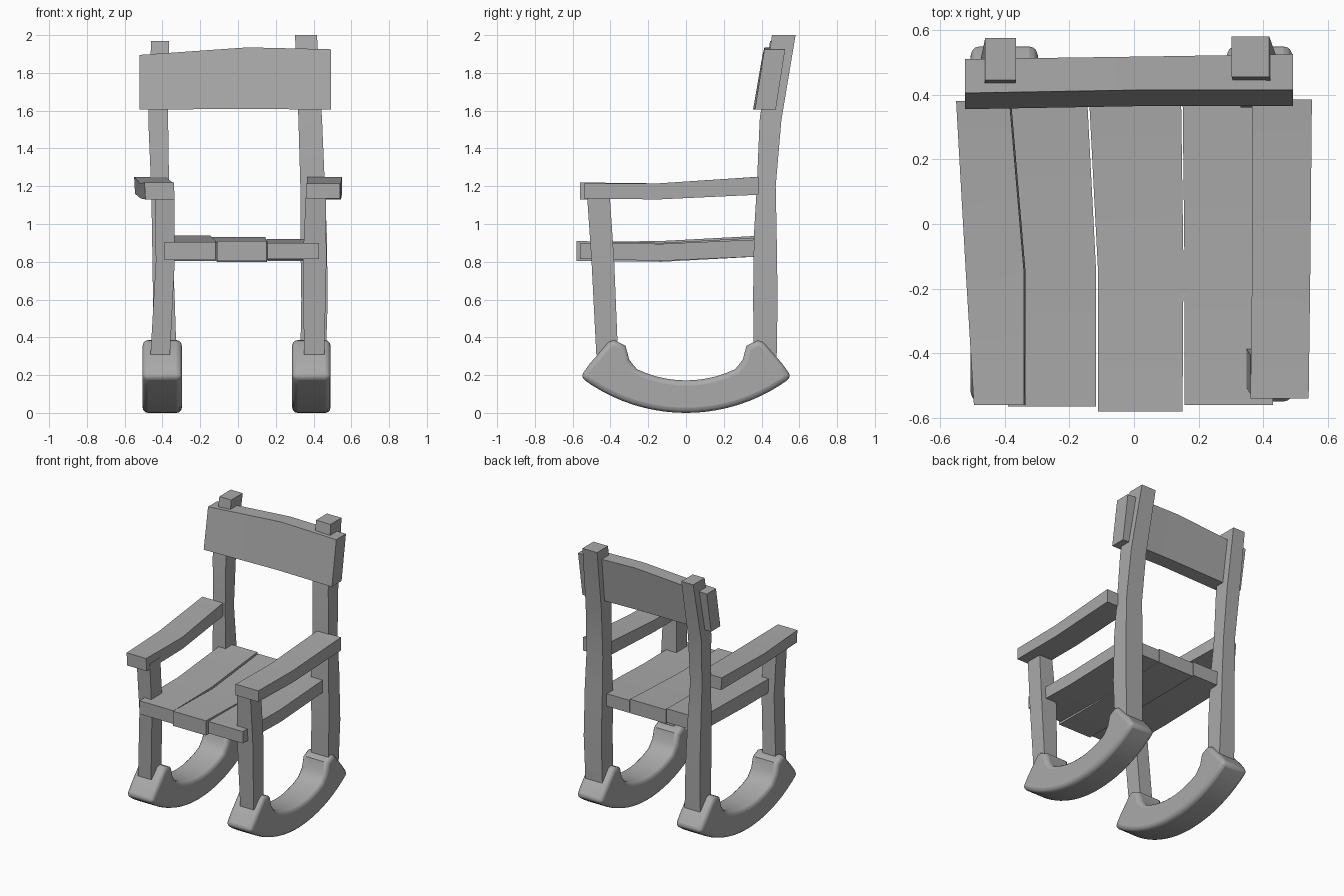
import bpy, bmesh, math

if "Cube" in bpy.data.objects:
    bpy.data.objects.remove(bpy.data.objects["Cube"], do_unlink=True)

wood = bpy.data.materials.new("grey_wood")
wood.use_nodes = True
wood.diffuse_color = (0.4, 0.4, 0.4, 1)
wood.node_tree.nodes["Principled BSDF"].inputs["Base Color"].default_value = (0.4, 0.4, 0.4, 1)


def finish(name, bm):
    bmesh.ops.recalc_face_normals(bm, faces=bm.faces)
    mesh = bpy.data.meshes.new(name)
    bm.to_mesh(mesh)
    bm.free()
    mesh.materials.append(wood)
    obj = bpy.data.objects.new(name, mesh)
    bpy.context.collection.objects.link(obj)
    bpy.ops.object.select_all(action='DESELECT')
    obj.select_set(True)
    bpy.context.view_layer.objects.active = obj
    return obj


def beam(name, axis, sections, shear=0.0):
    """Hand-cut timber: rectangles (position, a0, a1, b0, b1) joined along an axis.
    Shear shifts the far b side along the first cross direction."""
    bm = bmesh.new()
    rings = []
    for p, a0, a1, b0, b1 in sections:
        ring = []
        for a, b in ((a0, b0), (a1, b0), (a1 + shear, b1), (a0 + shear, b1)):
            co = {'X': (p, a, b), 'Y': (a, p, b), 'Z': (a, b, p)}[axis]
            ring.append(bm.verts.new(co))
        rings.append(ring)
    for lo, hi in zip(rings, rings[1:]):
        for i in range(4):
            j = (i + 1) % 4
            bm.faces.new((lo[i], lo[j], hi[j], hi[i]))
    bm.faces.new(rings[0])
    bm.faces.new(rings[-1])
    obj = finish(name, bm)
    bpy.ops.object.shade_smooth_by_angle(angle=math.radians(25))
    return obj


def arc(radius, base, reach, steps):
    """Points of a shallow upward-curving arc from -reach to +reach."""
    ys = [reach * (2 * i / steps - 1) for i in range(steps + 1)]
    return [(y, base + radius - math.sqrt(radius ** 2 - y * y)) for y in ys]


def rocker(name, x0, x1):
    # Curved runner with a raised, notched block at each end
    top = [(0.51, 0.26), (0.41, 0.375), (0.38, 0.385), (0.32, 0.355), (0.30, 0.28)]
    profile = arc(0.92, 0, 0.56, 20) + top
    profile += reversed(arc(0.6, 0.172, 0.26, 10))
    profile += [(-y, z) for y, z in reversed(top)]
    bm = bmesh.new()
    face = bm.faces.new([bm.verts.new((x0, y, z)) for y, z in profile])
    new = bmesh.ops.extrude_face_region(bm, geom=[face])
    bmesh.ops.translate(bm, vec=(x1 - x0, 0, 0),
                        verts=[g for g in new["geom"] if isinstance(g, bmesh.types.BMVert)])
    obj = finish(name, bm)
    bev = obj.modifiers.new("rounded_edges", 'BEVEL')
    bev.width = 0.028
    bev.segments = 3
    bev.limit_method = 'ANGLE'
    bev.angle_limit = math.radians(60)
    bpy.ops.object.shade_smooth_by_angle(angle=math.radians(45))


# Runners
rocker("right_rocker", -0.505, -0.297)
rocker("left_rocker", 0.287, 0.49)

# Rear posts
beam("right_rear_post", 'Z', [
    (0.29, -0.45, -0.325, 0.36, 0.48), (0.6, -0.45, -0.335, 0.355, 0.485),
    (0.95, -0.455, -0.35, 0.36, 0.48), (1.2, -0.46, -0.365, 0.375, 0.475),
    (1.55, -0.475, -0.37, 0.39, 0.505), (1.97, -0.46, -0.365, 0.445, 0.575)])
beam("left_rear_post", 'Z', [
    (0.29, 0.33, 0.465, 0.36, 0.48), (0.6, 0.335, 0.475, 0.355, 0.485),
    (0.95, 0.33, 0.47, 0.36, 0.48), (1.2, 0.33, 0.46, 0.375, 0.475),
    (1.55, 0.32, 0.445, 0.39, 0.505), (2.0, 0.302, 0.418, 0.455, 0.58)])

# Front legs
beam("right_front_leg", 'Z', [
    (0.31, -0.463, -0.36, -0.475, -0.36), (0.8, -0.435, -0.335, -0.5, -0.38),
    (1.17, -0.44, -0.335, -0.525, -0.405)])
beam("left_front_leg", 'Z', [
    (0.31, 0.35, 0.457, -0.475, -0.36), (0.8, 0.343, 0.468, -0.5, -0.38),
    (1.17, 0.36, 0.465, -0.525, -0.405)])

# Armrests
beam("right_armrest", 'Y', [
    (-0.56, -0.49, -0.335, 1.13, 1.22), (-0.15, -0.515, -0.335, 1.135, 1.215),
    (0.38, -0.545, -0.38, 1.16, 1.25)], shear=-0.005)
beam("left_armrest", 'Y', [
    (-0.54, 0.36, 0.54, 1.135, 1.215), (-0.15, 0.365, 0.545, 1.13, 1.215),
    (0.385, 0.365, 0.55, 1.155, 1.25)])

# Seat planks
beam("right_seat_plank", 'Y', [
    (-0.565, -0.39, -0.118, 0.81, 0.905), (-0.13, -0.385, -0.118, 0.805, 0.91),
    (0.43, -0.41, -0.147, 0.84, 0.94)])
beam("middle_seat_plank", 'Y', [
    (-0.58, -0.112, 0.15, 0.805, 0.91), (-0.13, -0.112, 0.153, 0.8, 0.9),
    (0.43, -0.141, 0.145, 0.83, 0.93)])
beam("left_seat_plank", 'Y', [
    (-0.56, 0.156, 0.43, 0.815, 0.9), (-0.13, 0.156, 0.43, 0.805, 0.895),
    (0.43, 0.15, 0.42, 0.83, 0.92)])

# Leaning headboard
beam("headboard", 'X', [
    (-0.522, 0.355, 0.46, 1.605, 1.895), (0.05, 0.365, 0.468, 1.61, 1.935),
    (0.492, 0.365, 0.475, 1.605, 1.925)], shear=0.05)
